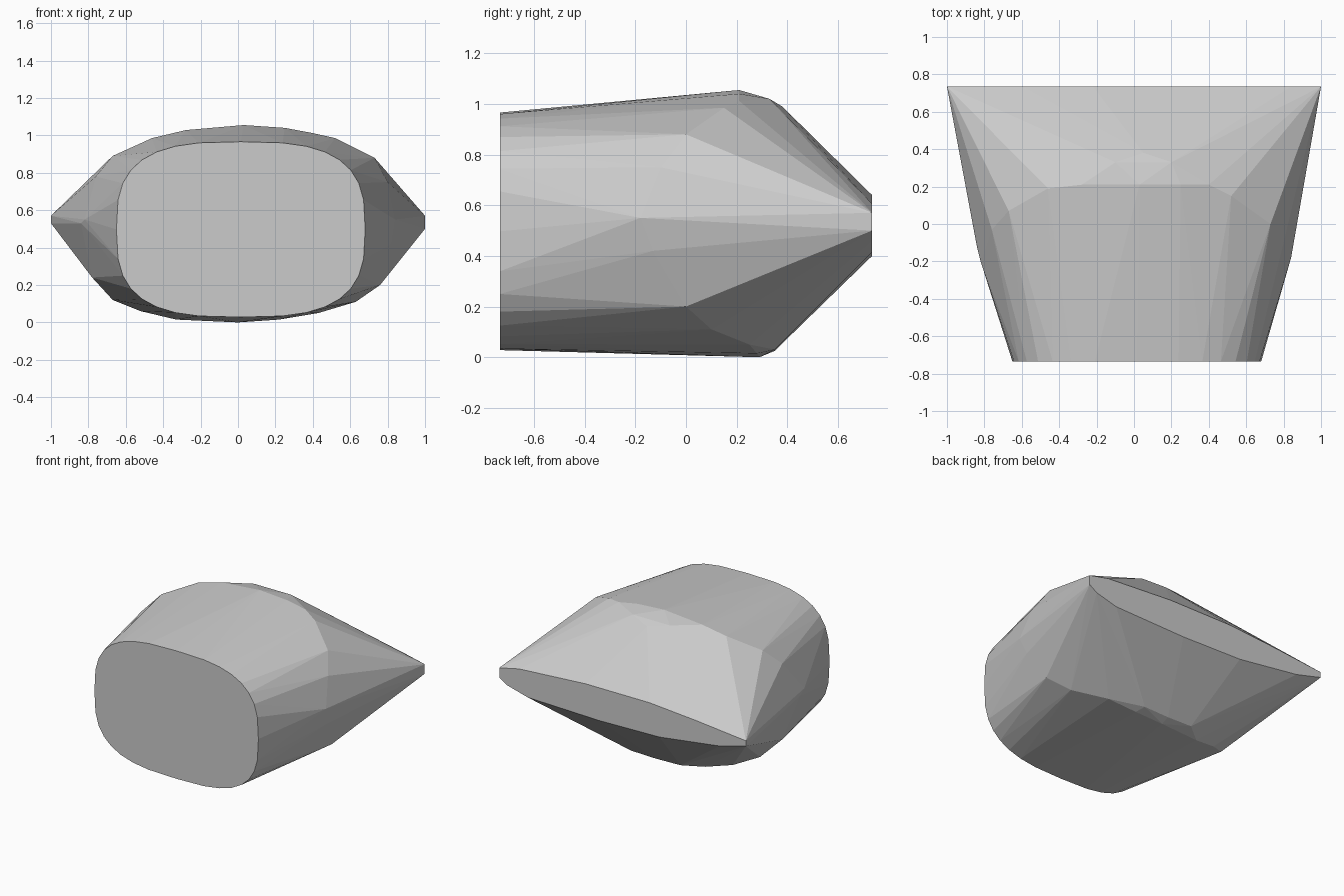
import bpy, bmesh
from math import cos, sin, tau, copysign

if "Cube" in bpy.data.objects:
    bpy.data.objects.remove(bpy.data.objects["Cube"])

HALF_DEPTH = 0.735


def super_oval(cx, cz, a, b, power, y, count):
    """Rounded-rectangle cross-section in the XZ plane."""
    pts = []
    for i in range(count):
        c, s = cos(tau * i / count), sin(tau * i / count)
        pts.append((cx + a * copysign(abs(c) ** (2 / power), c), y,
                    cz + b * copysign(abs(s) ** (2 / power), s)))
    return pts


# Flat front end
front = super_oval(0.015, 0.497, 0.665, 0.469, 3.0, -HALF_DEPTH, 32)

# Thin lens-shaped back end (x, z)
back = [(x, HALF_DEPTH, z) for x, z in [
    (-1, .57), (-.6, .61), (-.22, .64), (.3, .64), (.84, .605), (1, .57),
    (1, .50), (.94, .46), (.77, .415), (.19, .40), (-.3, .41), (-.79, .475),
    (-1, .53)]]

# Widest belt: upper shoulder, underside and the two flanks (x, y, z)
upper = [(-.67, .07, .89), (-.46, .19, .985), (-.28, .21, 1.028),
         (.03, .21, 1.055), (.25, .21, 1.04), (.40, .21, 1.012),
         (.52, .15, .985), (.73, 0, .88),
         (-.10, .33, 1.02), (.20, .33, 1.02), (.05, .38, .99)]
lower = [(-.67, .10, .12), (-.52, .20, .06), (-.33, .25, .015),
         (0, .29, .0), (.22, .28, .015), (.43, .25, .05), (.63, .10, .11),
         (.76, 0, .20), (-.2, .35, .03), (0, .35, .025), (.2, .35, .03)]
flanks = [(.84, -.18, .55), (.82, -.13, .42), (.79, -.07, .33),
          (.80, -.10, .75), (-.84, -.12, .53), (-.82, -.20, .55),
          (-.78, 0, .24), (-.76, -.03, .78)]

# Faceted convex body wrapped around the sections
bm = bmesh.new()
for p in front + back + upper + lower + flanks:
    bm.verts.new(p)
hull = bmesh.ops.convex_hull(bm, input=bm.verts[:])
unused = {g for g in hull["geom_interior"] + hull["geom_unused"]
          if isinstance(g, bmesh.types.BMVert)}
bmesh.ops.delete(bm, geom=list(unused), context='VERTS')
bmesh.ops.dissolve_limit(bm, angle_limit=0.005, verts=bm.verts[:], edges=bm.edges[:])
bmesh.ops.recalc_face_normals(bm, faces=bm.faces[:])

mesh = bpy.data.meshes.new("tapered_body")
bm.to_mesh(mesh)
bm.free()
bpy.context.collection.objects.link(bpy.data.objects.new("tapered_body", mesh))
